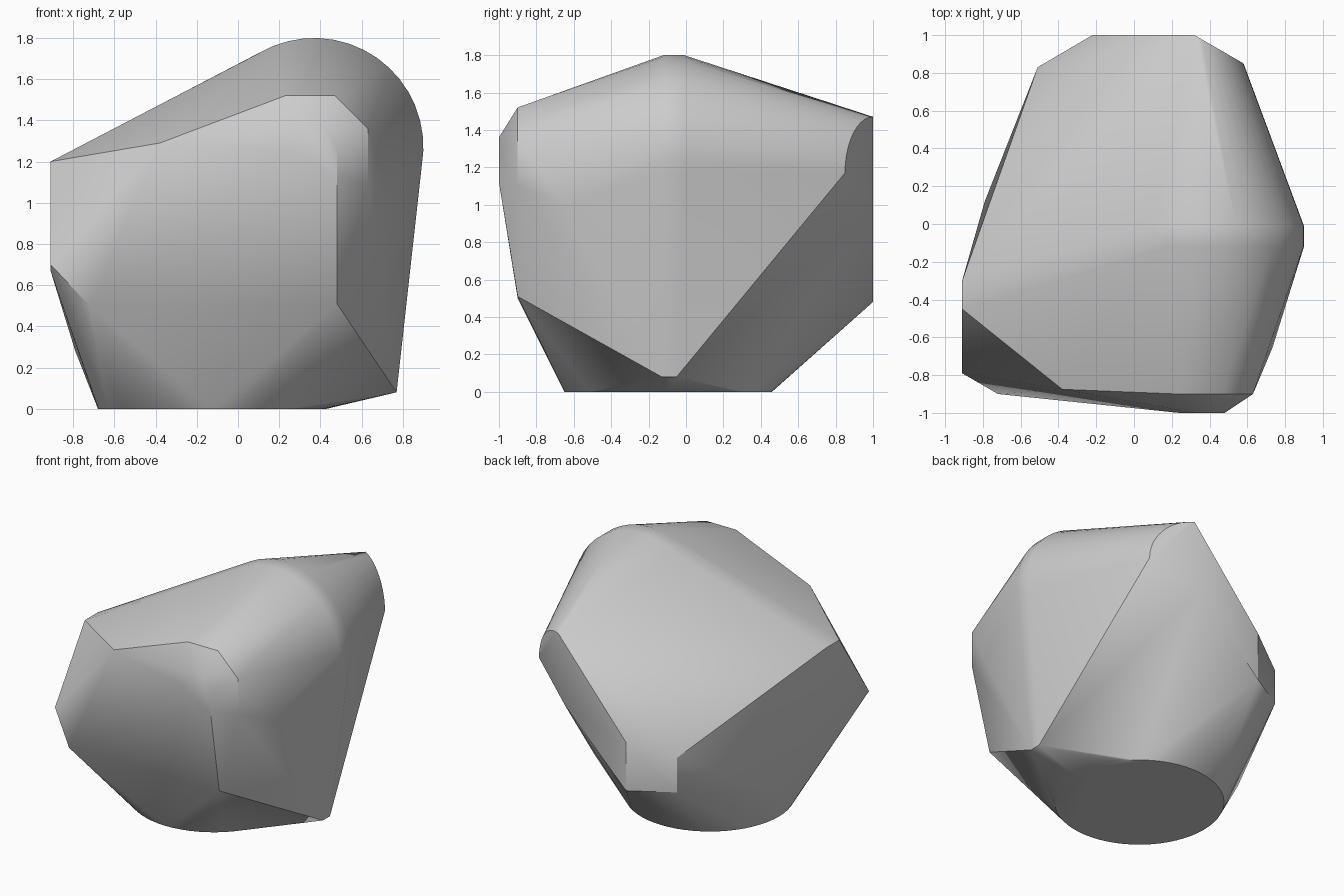
import bpy
import bmesh
import math

default_cube = bpy.data.objects.get("Cube")
if default_cube:
    bpy.data.objects.remove(default_cube, do_unlink=True)


def arc(center, axis_u, axis_v, start, end, steps):
    """Points along an elliptical arc, angles in degrees."""
    points = []
    for step in range(steps + 1):
        angle = math.radians(start + (end - start) * step / steps)
        points.append(tuple(c + u * math.cos(angle) + v * math.sin(angle)
                            for c, u, v in zip(center, axis_u, axis_v)))
    return points


def section(y, outline):
    """Upright section at depth y from (x, z) pairs."""
    return [(x, y, z) for x, z in outline]


def side_section(x, outline):
    """Upright section at width x from (y, z) pairs."""
    return [(x, y, z) for y, z in outline]


def hull_object(name, points, material):
    """Wrap the guide points in one tight convex shell."""
    shell = bmesh.new()
    for point in points:
        shell.verts.new(point)
    result = bmesh.ops.convex_hull(shell, input=shell.verts[:])
    loose = {item for key in ("geom_interior", "geom_unused")
             for item in result[key] if isinstance(item, bmesh.types.BMVert)}
    bmesh.ops.delete(shell, geom=list(loose), context="VERTS")
    # Merge the coplanar triangles of the flat caps
    bmesh.ops.dissolve_limit(shell, angle_limit=math.radians(0.3),
                             verts=shell.verts[:], edges=shell.edges[:])
    bmesh.ops.recalc_face_normals(shell, faces=shell.faces[:])
    mesh = bpy.data.meshes.new(name)
    shell.to_mesh(mesh)
    shell.free()
    mesh.materials.append(material)
    shape = bpy.data.objects.new(name, mesh)
    bpy.context.collection.objects.link(shape)
    bpy.ops.object.select_all(action="DESELECT")
    shape.select_set(True)
    bpy.context.view_layer.objects.active = shape
    bpy.ops.object.shade_smooth_by_angle(angle=math.radians(30))
    return shape


# Plain grey finish
grey = bpy.data.materials.new("plain_grey")
grey.use_nodes = True
grey_color = (0.6, 0.6, 0.6, 1)
grey.diffuse_color = grey_color
grey.node_tree.nodes["Principled BSDF"].inputs["Base Color"].default_value = grey_color

# Round flat base
base = arc((-0.125, -0.095, 0), (0.555, 0, 0), (0, 0.555, 0), 0, 354, 59)

# Rounded crown: a narrow upright rim, with the small foot under it
crown = []
foot = []
for y in (-0.12, -0.01):
    crown += arc((0.37, y, 1.27), (0.53, 0, 0), (0, 0, 0.53), -10, 120, 16)
for y in (-0.13, -0.05):
    foot.append((0.77, y, 0.08))

# Front nose and the larger section behind it
nose = section(-1, [(0.24, 1.25), (0.33, 1.36), (0.42, 1.36), (0.48, 1.27), (0.48, 1.12)])
front = section(-0.9, [(0.23, 1.52), (0.47, 1.52), (0.63, 1.36), (0.63, 1.1),
                       (0.48, 0.51), (-0.72, 0.5)])
front.append((-0.38, -0.875, 1.29))
front.append((0.735, -0.65, 1))

# Flat side and the low bulge below it
side = side_section(-0.91, [(-0.45, 1.2), (-0.3, 1.2), (-0.79, 0.7), (-0.7, 0.67)])
side.append((-0.79, 0.12, 0.28))

# Flat back, its slanted corner and the rounded corner opposite
back = section(1, [(-0.22, 0.48), (-0.22, 0.83), (0.27, 0.97)])
back += section(0.83, [(-0.51, 0.48), (-0.51, 0.73)])
back += arc((0.32, 1, 1.17), (0.26, -0.15, 0), (0, 0, 0.3), 0, 90, 10)

hull_object("faceted_shell", base + crown + foot + nose + front + side + back, grey)
